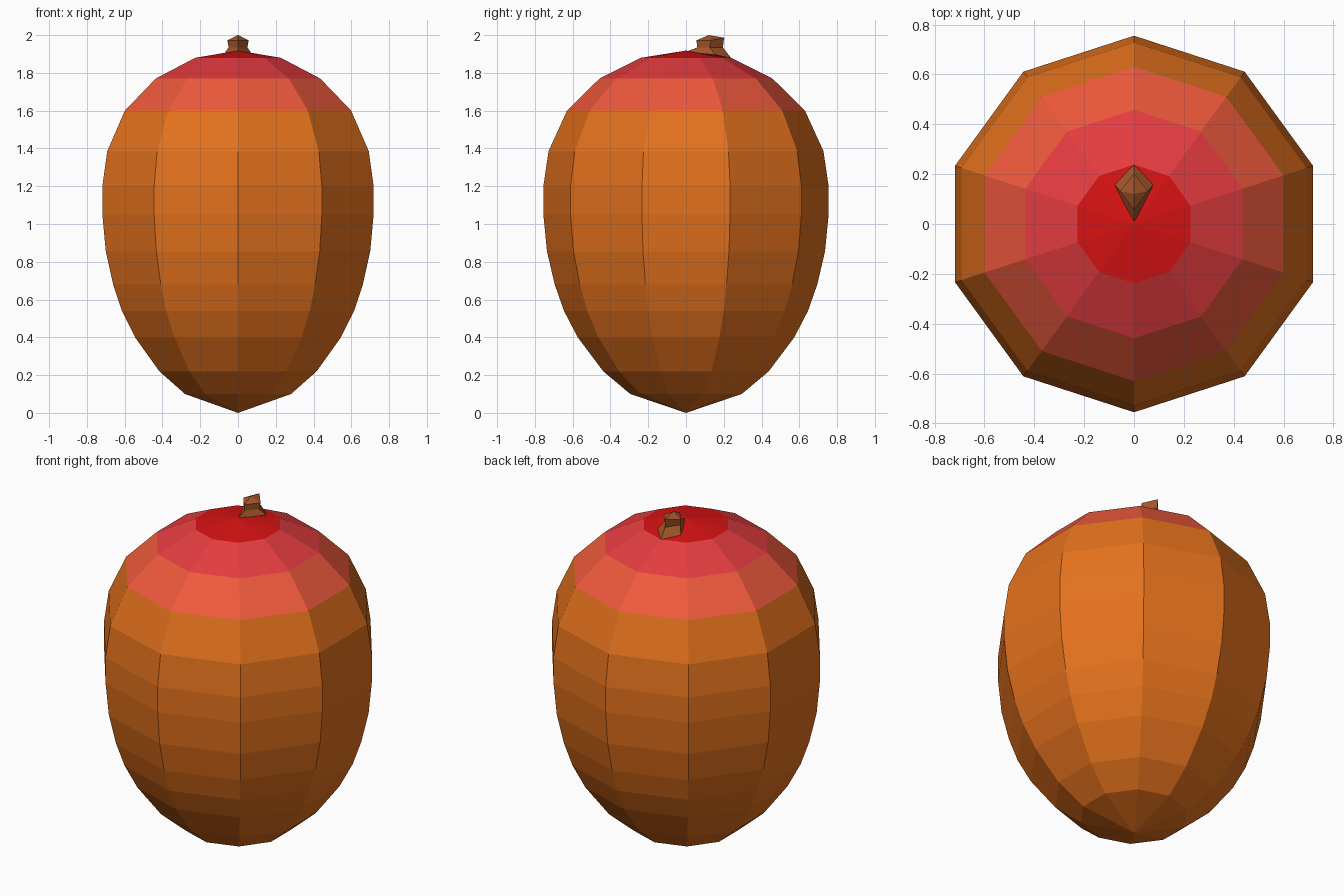
import bpy, bmesh
from math import sin, cos, pi

if "Cube" in bpy.data.objects:
    bpy.data.objects.remove(bpy.data.objects["Cube"])


def material(name, rgb):
    m = bpy.data.materials.new(name)
    m.diffuse_color = (*rgb, 1)
    m.use_nodes = True
    m.node_tree.nodes["Principled BSDF"].inputs["Base Color"].default_value = m.diffuse_color
    return m


def build(name, bm, mats):
    bmesh.ops.recalc_face_normals(bm, faces=bm.faces)
    me = bpy.data.meshes.new(name)
    bm.to_mesh(me)
    bm.free()
    for m in mats:
        me.materials.append(m)
    ob = bpy.data.objects.new(name, me)
    bpy.context.collection.objects.link(ob)
    return ob


def bridge(bm, a, b, index=0):
    n = len(a)
    for i in range(n):
        j = (i + 1) % n
        bm.faces.new((a[i], a[j], b[j], b[i])).material_index = index


def fan(bm, ring, tip, index=0):
    for i in range(len(ring)):
        bm.faces.new((ring[i], ring[(i + 1) % len(ring)], tip)).material_index = index


orange = material("orange_skin", (0.77, 0.165, 0.012))
coral = material("coral_band", (0.86, 0.10, 0.045))
crimson = material("crimson_band", (0.78, 0.045, 0.05))
red = material("red_crown", (0.68, 0.006, 0.006))
brown = material("brown_stem", (0.36, 0.09, 0.022))

# Fruit body: ten-sided lathe with coloured bands near the top
profile = [(0.295, 0.10), (0.438, 0.22), (0.573, 0.40), (0.646, 0.54),
           (0.695, 0.68), (0.736, 0.855), (0.755, 1.05), (0.755, 1.20),
           (0.728, 1.385), (0.63, 1.60), (0.458, 1.77), (0.238, 1.88)]
SIDES = 10
bm = bmesh.new()
rings = [[bm.verts.new((r * sin(2 * pi * k / SIDES), r * cos(2 * pi * k / SIDES), z))
          for k in range(SIDES)] for r, z in profile]
for i in range(len(rings) - 1):
    bridge(bm, rings[i], rings[i + 1], max(0, i - 8))
fan(bm, rings[0], bm.verts.new((0, 0, 0)))
fan(bm, rings[-1], bm.verts.new((0, 0, 1.918)), 3)
build("fruit_body", bm, [orange, coral, crimson, red])

# Stem: flared four-sided stub, set back from the centre
# each ring: front y/z, side half-width/y/z, back y/z
stem = [((0.0, 1.912), (0.077, 0.157, 1.895), (0.24, 1.878)),
        ((0.06, 1.935), (0.05, 0.125, 1.935), (0.195, 1.935)),
        ((0.055, 1.972), (0.056, 0.132, 1.972), (0.202, 1.986))]
bm = bmesh.new()
rings = [[bm.verts.new(p) for p in ((0, *f), (s[0], s[1], s[2]), (0, *b), (-s[0], s[1], s[2]))]
         for f, s, b in stem]
for a, b in zip(rings, rings[1:]):
    bridge(bm, a, b)
fan(bm, rings[-1], bm.verts.new((0, 0.12, 2.0)))
bm.faces.new(rings[0])
build("stem", bm, [brown])
